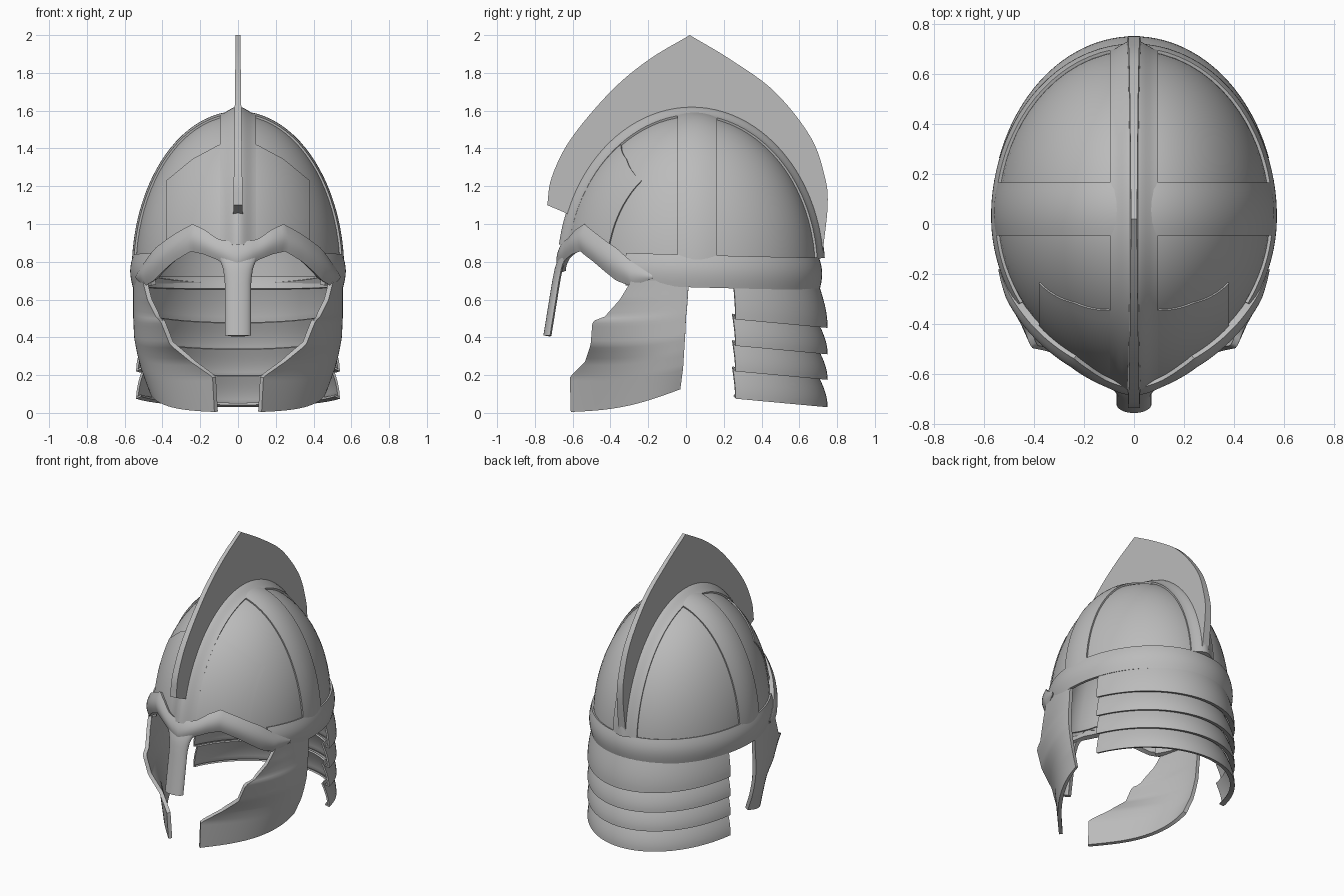
import bpy, bmesh
from math import sin, cos, pi, sqrt, radians
from mathutils import Vector

cube = bpy.data.objects.get("Cube")
if cube:
    bpy.data.objects.remove(cube, do_unlink=True)

steel = bpy.data.materials.new("grey_steel")
steel.use_nodes = True
GREY = (0.5, 0.5, 0.5, 1)
steel.diffuse_color = GREY
bsdf = next(n for n in steel.node_tree.nodes if n.type == 'BSDF_PRINCIPLED')
bsdf.inputs["Base Color"].default_value = GREY
bsdf.inputs["Roughness"].default_value = 0.6

# Egg-shaped skull: half width, front and back lengths, height, and centre
WIDE, FRONT, BACK, TALL = 0.545, 0.67, 0.665, 0.83
CY, CZ = 0.03, 0.75


def inside(p):
    rise = max(0, p.z - CZ) / TALL
    if rise >= 1:
        return False
    r = sqrt(1 - rise * rise)
    x, y = abs(p.x) / r / WIDE, (p.y - CY) / r
    if y < 0:
        return x ** 1.55 + (y / FRONT) ** 2 < 1
    return x * x + (y / BACK) ** 2 < 1


def hit(origin, direction, offset=0):
    """Point where a ray leaves the skull, pushed out by offset."""
    o, d = Vector(origin), Vector(direction).normalized()
    lo, hi = 0, 1.5
    for _ in range(24):
        mid = (lo + hi) / 2
        if inside(o + d * mid):
            lo = mid
        else:
            hi = mid
    return o + d * (lo + offset)


def around(az, z, offset=0):
    """Skull point at an angle from the front, at a height."""
    return hit((0, CY, z), (sin(az), -cos(az), 0), offset)


def interp(points, t):
    """Piecewise linear lookup on the first value of each tuple."""
    if t <= points[0][0]:
        return points[0][1:]
    for a, b in zip(points, points[1:]):
        if t <= b[0]:
            k = (t - a[0]) / (b[0] - a[0])
            return tuple(p + (q - p) * k for p, q in zip(a[1:], b[1:]))
    return points[-1][1:]


def steps(a, b, n):
    return [a + (b - a) * i / n for i in range(n + 1)]


def smooth_path(points, n=6):
    """Catmull-Rom curve through the points."""
    pts = [Vector(p) for p in points]
    pts = [2 * pts[0] - pts[1]] + pts + [2 * pts[-1] - pts[-2]]
    path = []
    for a, b, c, d in zip(pts, pts[1:], pts[2:], pts[3:]):
        for t in steps(0, 1, n)[:-1]:
            path.append(b + (c - a) * t / 2 + (a - 2.5 * b + 2 * c - d / 2) * t ** 2
                        + (1.5 * b - 1.5 * c + (d - a) / 2) * t ** 3)
    return path + [pts[-2]]


def finish(name, bm, mods=()):
    me = bpy.data.meshes.new(name)
    bm.to_mesh(me)
    bm.free()
    ob = bpy.data.objects.new(name, me)
    bpy.context.scene.collection.objects.link(ob)
    me.materials.append(steel)
    bpy.ops.object.select_all(action='DESELECT')
    ob.select_set(True)
    bpy.context.view_layer.objects.active = ob
    for kind, values in mods:
        m = ob.modifiers.new(kind.lower(), kind)
        for key, value in values.items():
            setattr(m, key, value)
        bpy.ops.object.modifier_apply(modifier=m.name)
    bpy.ops.object.shade_smooth_by_angle(angle=radians(35))


def sheet(name, rows, thick, mirror=False):
    """Skin rows of points, face them outward and thicken inward."""
    bm = bmesh.new()
    grid = [[bm.verts.new(p) for p in row] for row in rows]
    for r, s in zip(grid, grid[1:]):
        for i in range(len(r) - 1):
            bm.faces.new((r[i], r[i + 1], s[i + 1], s[i]))
    bmesh.ops.remove_doubles(bm, verts=bm.verts, dist=0.0005)
    bm.normal_update()
    facing = 0
    for f in bm.faces:
        out = f.calc_center_median() - Vector((0, CY, CZ))
        out.z = max(out.z, 0)
        facing += f.normal.dot(out) * f.calc_area()
    if facing < 0:
        bmesh.ops.reverse_faces(bm, faces=bm.faces)
    mods = [('SOLIDIFY', dict(thickness=thick, offset=-1))]
    if mirror:
        mods.append(('MIRROR', dict(use_clip=False)))
    finish(name, bm, mods)


# Brow edges: angle from the front, lower height, upper height
BROW = [(0, .74, .90), (.16, .81, .92), (.28, .84, .97), (.40, .855, 1.0),
        (.58, .80, .95), (.84, .70, .87), (1.0, .67, .80), (1.2, .71, .73)]


def dome_edge(az):
    lo, hi = interp(BROW, min(az, 2 * pi - az))
    return (lo + hi) / 2


# Skull shell, with a raised face opening
rows = []
for az in steps(0, 2 * pi, 72):
    base = dome_edge(az)
    rows.append([around(az, base + (CZ + TALL - .001 - base) * sin(t))
                 for t in steps(0, pi / 2, 22)])
sheet("skull_dome", rows, 0.02)

# Raised bands over the skull
sheet("centre_ridge", [[hit((x, CY, CZ), (0, -cos(a), sin(a)),
                            .012 + .03 * cos(x / .095 * pi / 2) ** 2)
                        for x in steps(-.095, .095, 12)]
                       for a in steps(.2, pi - .1, 56)], 0.03)
sheet("cross_band", [[hit((0, y, CZ), (cos(a), 0, sin(a)),
                          .012 + .006 * sin(pi * (y + .045) / .21))
                      for y in steps(-.045, .165, 8)]
                     for a in steps(0, pi, 56)], 0.025)
sheet("rim_band", [[around(az, .665 + .015 * cos(az) + .172 * v,
                           .012 + .014 * sin(pi * v))
                    for v in steps(0, 1, 8)]
                   for az in steps(.92, 2 * pi - .92, 64)], 0.03)

# Thin forehead plates with a slanting upper edge
TOP = [(.05, 1.43), (.1, 1.42), (.24, 1.345), (.38, 1.23)]
sheet("forehead_plate", [[hit((x, CY, z), (0, -1, 0), .012)
                          for z in steps(.88, interp(TOP, x)[0], 14)]
                         for x in steps(.05, .38, 16)], 0.008, mirror=True)

# Brow guard with rounded section, flattening to pointed tips
rows = []
for az in steps(-1.2, 1.2, 84):
    lo, hi = interp(BROW, abs(az))
    rows.append([around(az, lo + (hi - lo) * v,
                        .028 + min(.02, (hi - lo) * .15) * sin(pi * v))
                 for v in steps(0, 1, 8)])
sheet("brow_guard", rows, 0.035)

# Nose guard running up behind the brow: height, half width, front depth
NOSE = [(.41, .07, -.755), (.70, .07, -.708), (.77, .08, -.694), (.86, .12, -.66)]
rows = []
for z in steps(.41, .86, 18):
    w, y = interp(NOSE, z)
    rows.append([(w * sin(u), y + .035 * (1 - cos(u)), z)
                 for u in steps(-pi / 2, pi / 2, 12)])
sheet("nose_guard", rows, 0.03)

# Crest plate, thinner towards the top, in two curves meeting at the peak
CREST_FRONT = [(-.735, 1.10), (-.71, 1.25), (-.61, 1.45), (-.40, 1.70),
               (-.2, 1.868), (.02, 2.0)]
CREST_BACK = [(.02, 2.0), (.24, 1.868), (.47, 1.70), (.66, 1.46),
              (.735, 1.25), (.75, 1.10), (.725, .86)]
inner = [hit((0, CY, CZ), (0, -cos(a), sin(a)), .01) for a in steps(.43, pi - .14, 40)]
outline = [(-.64, 1.06)] + smooth_path(CREST_FRONT) + smooth_path(CREST_BACK)[1:]
outline += [(p.y, p.z) for p in reversed(inner)]
bm = bmesh.new()
a, b = [[bm.verts.new((s * (.012 + .014 * (2 - z)), y, z)) for y, z in outline]
        for s in (-1, 1)]
bm.faces.new(a)
bm.faces.new(b[::-1])
for i in range(len(outline)):
    bm.faces.new((a[i - 1], b[i - 1], b[i], a[i]))
bmesh.ops.triangulate(bm, faces=[f for f in bm.faces if len(f.verts) > 4])
bmesh.ops.recalc_face_normals(bm, faces=bm.faces)
finish("crest", bm)

# Cheek guards from bottom to top: front edge x, y, z, then back edge x, y, z
CHEEK = [(0, .125, -.61, .005, .47, -.03, .125), (.28, .135, -.615, .19, .515, -.015, .24),
         (.4, .25, -.535, .27, .535, -.01, .32), (.52, .36, -.505, .36, .55, -.005, .40),
         (.69, .41, -.495, .485, .555, 0, .51), (.75, .435, -.43, .51, .555, .005, .55),
         (.88, .48, -.35, .60, .555, .01, .62), (1, .505, -.29, .70, .555, .015, .70)]
rows = []
for v in steps(0, 1, 40):
    x0, y0, z0, x1, y1, z1 = interp(CHEEK, v)
    rows.append([(x0 + (x1 - x0) * sin(u * pi / 2), y0 + (y1 - y0) * u,
                  z0 + (z1 - z0) * u - .03 * sin(pi * u) * (1 - v))
                 for u in steps(0, 1, 24)])
sheet("cheek_guard", rows, 0.025, mirror=True)

# Overlapping neck plates, bulging outward, with a lip turned in underneath
for i, (top, bottom) in enumerate([(.69, .45), (.48, .31), (.34, .175), (.20, .03)]):
    rows = []
    for a in steps(.33, pi - .33, 48):
        lift = .045 * (1 - sin(a)) / (1 - sin(.33))
        section = [(.93 + .07 * sin(v * pi / 2), top + (bottom - top) * v)
                   for v in steps(0, 1, 8)]
        section.append((.95, bottom + .012))
        rows.append([(.57 * s * cos(a), CY + .72 * s * sin(a), z + lift)
                     for s, z in section])
    sheet(f"neck_plate_{i + 1}", rows, 0.012)
